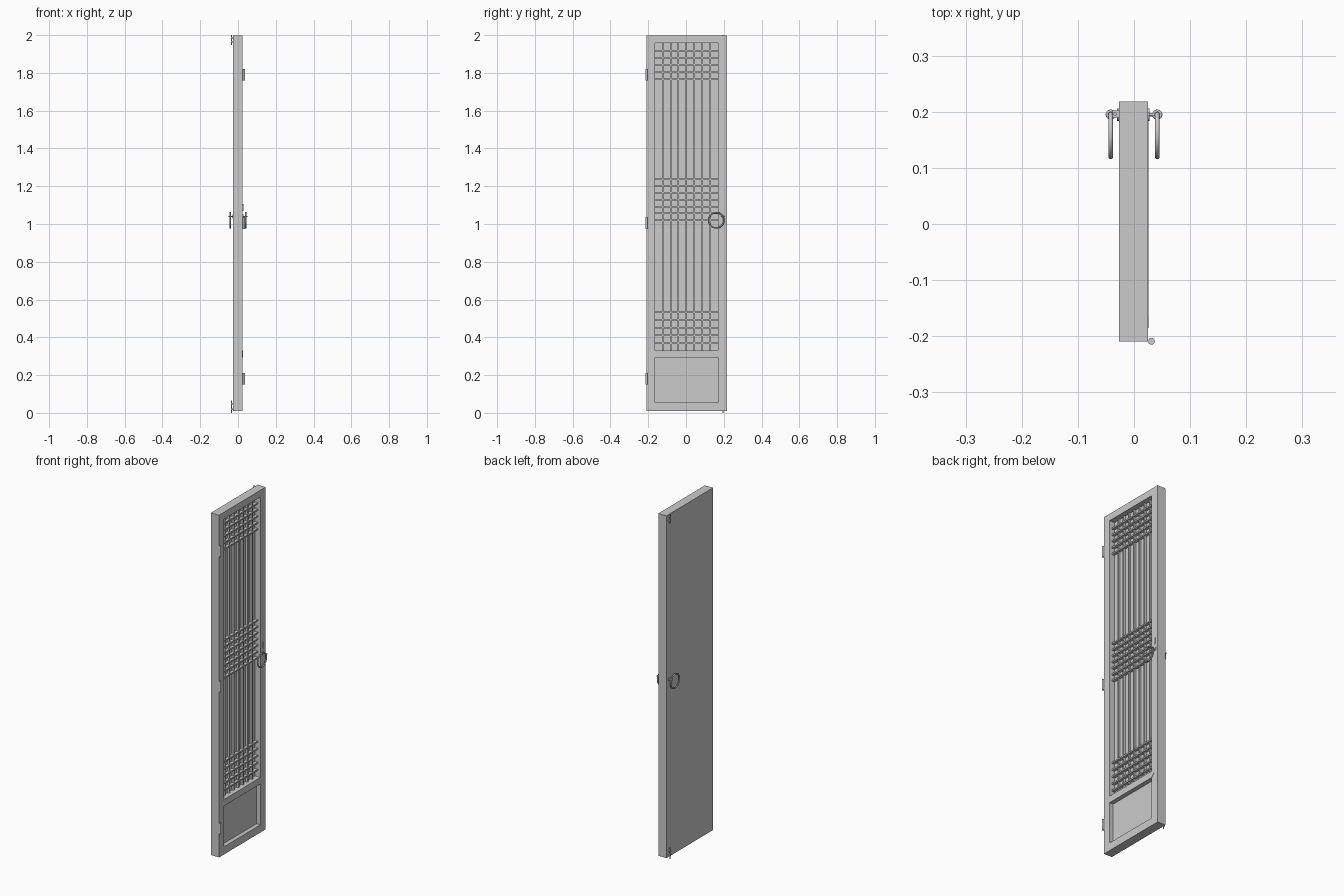
import bpy, bmesh
from math import radians, pi
from mathutils import Matrix, Vector

cube = bpy.data.objects.get("Cube")
if cube:
    bpy.data.objects.remove(cube, do_unlink=True)

GREY = bpy.data.materials.new("plain_grey")
GREY.use_nodes = True
COLOR = (0.6, 0.6, 0.6, 1)
GREY.diffuse_color = COLOR
GREY.node_tree.nodes["Principled BSDF"].inputs["Base Color"].default_value = COLOR


def finish(name, bm, smooth=False):
    bmesh.ops.recalc_face_normals(bm, faces=bm.faces)
    mesh = bpy.data.meshes.new(name)
    bm.to_mesh(mesh)
    bm.free()
    mesh.materials.append(GREY)
    obj = bpy.data.objects.new(name, mesh)
    bpy.context.collection.objects.link(obj)
    if smooth:
        bpy.ops.object.select_all(action="DESELECT")
        obj.select_set(True)
        bpy.context.view_layer.objects.active = obj
        bpy.ops.object.shade_smooth_by_angle(angle=radians(40))
    return obj


def add_box(bm, x, y, z):
    """Box from (low, high) ranges."""
    size = Matrix.Diagonal((x[1] - x[0], y[1] - y[0], z[1] - z[0], 1))
    mid = Vector((sum(x) / 2, sum(y) / 2, sum(z) / 2))
    bmesh.ops.create_cube(bm, size=1, matrix=Matrix.Translation(mid) @ size)


def add_rod(bm, a, b, r, sides=12):
    a, b = Vector(a), Vector(b)
    turn = (b - a).to_track_quat("Z", "Y").to_matrix().to_4x4()
    bmesh.ops.create_cone(bm, cap_ends=True, segments=sides, radius1=r, radius2=r,
                          depth=(b - a).length,
                          matrix=Matrix.Translation((a + b) / 2) @ turn)


def ring(name, center, major, minor, rotation=(0, 0, 0)):
    bpy.ops.mesh.primitive_torus_add(location=center, rotation=rotation,
                                     major_radius=major, minor_radius=minor,
                                     major_segments=32, minor_segments=10)
    obj = bpy.context.object
    obj.name = name
    obj.data.materials.append(GREY)
    bpy.ops.object.shade_smooth_by_angle(angle=radians(40))


BACK, FACE = -0.027, 0.025
Y0, Y1, Z0, Z1 = -0.209, 0.218, 0.01, 1.997
IN0, IN1 = -0.165, 0.169          # opening between the stiles
MID = (IN0 + IN1) / 2
LOW, RAIL0, RAIL1, HIGH = 0.055, 0.292, 0.33, 1.957
SHEET, PANEL = -0.008, 0.001      # recess floors

# Frame: stiles and rails around both openings
bm = bmesh.new()
outer = [bm.verts.new((FACE, y, z)) for y, z in ((Y0, Z0), (Y1, Z0), (Y1, Z1), (Y0, Z1))]
face = bm.faces.new(outer)
back = bmesh.ops.extrude_face_region(bm, geom=[face])["geom"]
bmesh.ops.translate(bm, vec=(BACK - FACE, 0, 0),
                    verts=[g for g in back if isinstance(g, bmesh.types.BMVert)])
door = finish("door_frame", bm)
for name, floor, z in (("lattice_cutter", SHEET, (RAIL1, HIGH)),
                       ("panel_cutter", PANEL, (LOW, RAIL0))):
    bm = bmesh.new()
    add_box(bm, (floor, 0.1), (IN0, IN1), z)
    cutter = finish(name, bm)
    cutter.hide_render = True
    cutter.hide_viewport = True
    cutter.display_type = "WIRE"
    cut = door.modifiers.new(name, "BOOLEAN")
    cut.object = cutter
    cut.solver = "EXACT"

# Middle rail with pointed ends let into the stiles
bm = bmesh.new()
zm = (RAIL0 + RAIL1) / 2
outline = [(IN0, RAIL0), (IN1, RAIL0), (IN1 + 0.02, zm),
           (IN1, RAIL1), (IN0, RAIL1), (IN0 - 0.02, zm)]
face = bm.faces.new([bm.verts.new((PANEL, y, z)) for y, z in outline])
front = bmesh.ops.extrude_face_region(bm, geom=[face])["geom"]
bmesh.ops.translate(bm, vec=(FACE + 0.0008 - PANEL, 0, 0),
                    verts=[g for g in front if isinstance(g, bmesh.types.BMVert)])
finish("middle_rail", bm)

# Lattice: seven uprights, crossbars in three groups
bm = bmesh.new()
step = (IN1 - IN0) / 8
for i in range(1, 8):
    y = IN0 + i * step
    add_box(bm, (SHEET, 0.004), (y - 0.004, y + 0.004), (RAIL1, HIGH))
finish("lattice_uprights", bm)

bm = bmesh.new()
for start, count, gap in ((1.767, 5, 0.0375), (1.02, 7, 0.0363), (0.37, 5, 0.041)):
    for i in range(count):
        z = start + i * gap
        add_box(bm, (SHEET, 0.009), (IN0, IN1), (z - 0.004, z + 0.004))
finish("lattice_crossbars", bm)

# Hinge barrels
for label, z in (("top", 1.79), ("middle", 1.005), ("bottom", 0.18)):
    bm = bmesh.new()
    add_rod(bm, (0.031, -0.209, z - 0.031), (0.031, -0.209, z + 0.031), 0.006, 16)
    finish(label + "_hinge", bm, True)

# Pull rings, each hung from an eye on a stem
EYE_Y, EYE_Z = 0.195, 1.04
for label, side, surface in (("lattice_side", 1, FACE), ("plain_side", -1, BACK)):
    x = side * 0.0415
    ring(label + "_pull_ring", (x, 0.16, 1.02), 0.0405, 0.004, (0, pi / 2, 0))
    ring(label + "_ring_eye", (x, EYE_Y, EYE_Z), 0.0065, 0.0025)
    bm = bmesh.new()
    add_rod(bm, (surface, EYE_Y, EYE_Z), (x - side * 0.006, EYE_Y, EYE_Z), 0.003)
    add_rod(bm, (surface, EYE_Y, EYE_Z), (surface + side * 0.003, EYE_Y, EYE_Z), 0.011, 16)
    finish(label + "_ring_stem", bm, True)

# Small catch above the lattice side ring
bm = bmesh.new()
add_box(bm, (FACE - 0.002, FACE + 0.003), (0.193, 0.199), (1.07, 1.105))
finish("catch_plate", bm)

# Bolts on the plain side at the top and bottom corners
for label, end, z in (("top", 2.0, 1.948), ("bottom", 0.0, 0.065)):
    bm = bmesh.new()
    add_rod(bm, (-0.0335, 0.196, z), (-0.0335, 0.196, end), 0.003)
    low, high = sorted((z, end))
    for t in (0.3, 0.75):
        m = low + (high - low) * t
        add_box(bm, (-0.038, BACK), (0.19, 0.202), (m - 0.004, m + 0.004))
    finish(label + "_bolt", bm, True)
